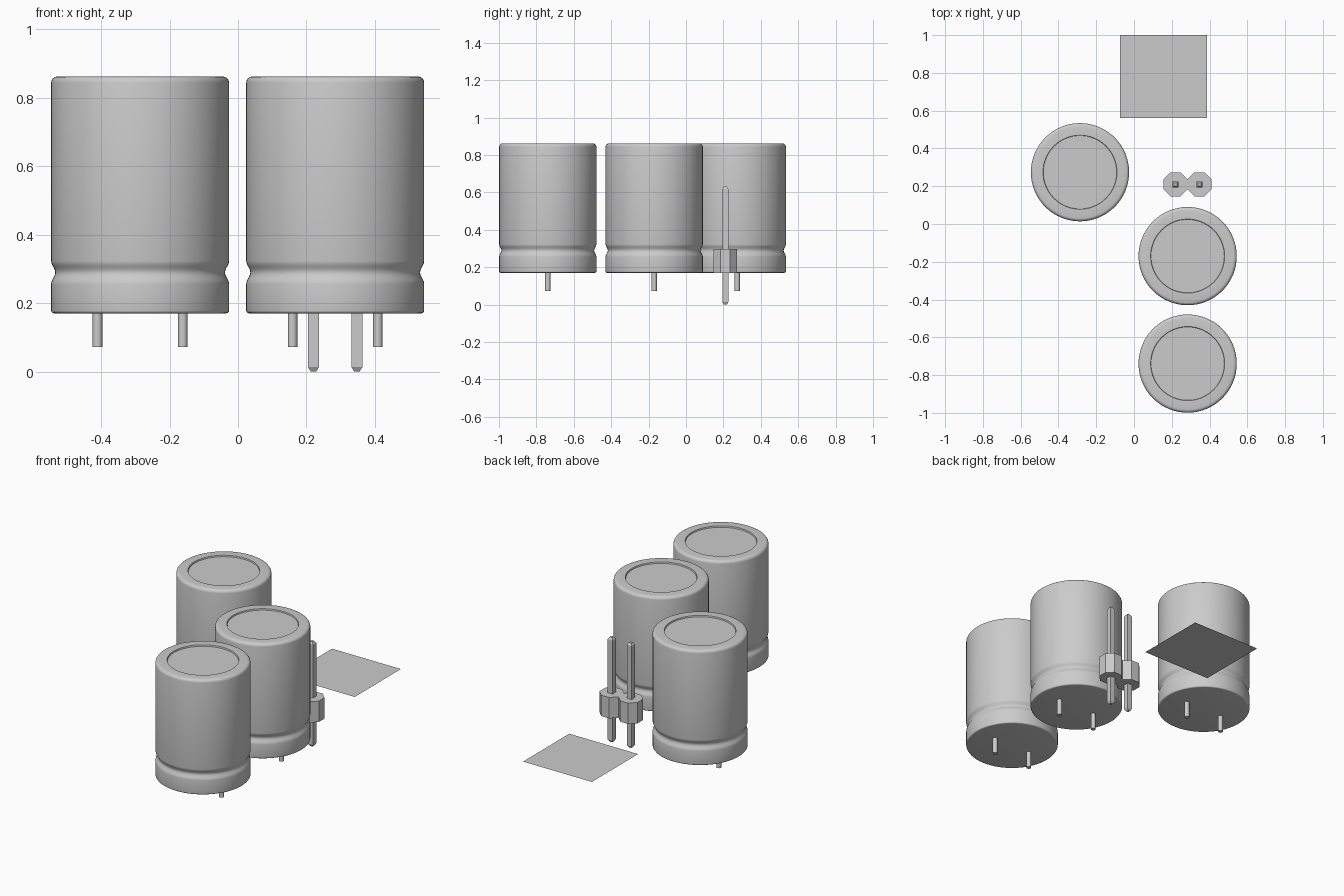
import bpy, bmesh, math

cube = bpy.data.objects.get("Cube")
if cube:
    bpy.data.objects.remove(cube, do_unlink=True)

grey = bpy.data.materials.new("plain grey")
grey.use_nodes = True
GREY = (0.6, 0.6, 0.6, 1)
grey.diffuse_color = GREY
grey.node_tree.nodes["Principled BSDF"].inputs["Base Color"].default_value = GREY

BOARD_Z = 0.17


def finish(name, bm, smooth=False):
    bmesh.ops.recalc_face_normals(bm, faces=bm.faces[:])
    mesh = bpy.data.meshes.new(name)
    bm.to_mesh(mesh)
    bm.free()
    mesh.materials.append(grey)
    obj = bpy.data.objects.new(name, mesh)
    bpy.context.collection.objects.link(obj)
    if smooth:
        bpy.ops.object.select_all(action="DESELECT")
        obj.select_set(True)
        bpy.context.view_layer.objects.active = obj
        bpy.ops.object.shade_smooth_by_angle(angle=math.radians(35))
    return obj


def loft(bm, rings):
    """Skin a stack of equal rings and cap both ends."""
    loops = [[bm.verts.new(p) for p in ring] for ring in rings]
    for a, b in zip(loops, loops[1:]):
        for i in range(len(a)):
            j = (i + 1) % len(a)
            bm.faces.new((a[i], a[j], b[j], b[i]))
    bm.faces.new(loops[0][::-1])
    bm.faces.new(loops[-1])


def circle(x, y, z, r, sides):
    return [(x + r * math.cos(math.tau * i / sides),
             y + r * math.sin(math.tau * i / sides), z) for i in range(sides)]


def square(x, y, z, h):
    return [(x - h, y - h, z), (x + h, y - h, z), (x + h, y + h, z), (x - h, y + h, z)]


def arc(r, z, radius, start, end, steps=4):
    """Rounded corner of the can profile, as (r, z) points."""
    angles = [math.radians(start + (end - start) * i / steps) for i in range(steps + 1)]
    return [(r + radius * math.cos(a), z + radius * math.sin(a)) for a in angles]


# Can profile: rounded base, crimp groove, rounded rim, recessed lid
R, TOP = 0.26, 0.862
groove = [(R - 0.012 * (0.5 - 0.5 * math.cos(math.tau * i / 10)), 0.256 + 0.067 * i / 10)
          for i in range(11)]
can_profile = (arc(R - 0.008, BOARD_Z + 0.008, 0.008, -90, 0) + groove
               + arc(R - 0.018, TOP - 0.018, 0.018, 0, 90)
               + [(0.196, TOP), (0.194, TOP - 0.008)])

# Capacitors with two leads each
for place, cx, cy in (("front", 0.284, -0.739), ("middle", 0.284, -0.17), ("rear", -0.286, 0.274)):
    bm = bmesh.new()
    loft(bm, [circle(cx, cy, z, r, 64) for r, z in can_profile])
    finish(place + "_capacitor_can", bm, True)
    for side, sx in (("right", -1), ("left", 1)):
        bm = bmesh.new()
        lx = cx + sx * 0.1245
        loft(bm, [circle(lx, cy, z, 0.014, 16) for z in (0.072, BOARD_Z)])
        finish(f"{place}_capacitor_{side}_lead", bm, True)

# Two-way pin header: joined octagonal housing
HX, HY, W, C = 0.284, 0.21, 0.0635, 0.037
half = [(0, C - W), (C, -W), (2 * W - C, -W), (2 * W, C - W),
        (2 * W, W - C), (2 * W - C, W), (C, W), (0, W - C)]
outline = half + [(-x, y) for x, y in half[-2:0:-1]]
bm = bmesh.new()
loft(bm, [[(HX + x, HY + y, z) for x, y in outline] for z in (BOARD_Z, 0.296)])
finish("header_housing", bm)

# Header pins with chamfered tips
for side, sx in (("right", -1), ("left", 1)):
    bm = bmesh.new()
    loft(bm, [square(HX + sx * W, HY, z, h)
              for z, h in ((0, 0.008), (0.013, 0.016), (0.618, 0.016), (0.631, 0.008))])
    finish(f"header_{side}_pin", bm)

# Thin flat sheet at the rear
bm = bmesh.new()
bm.faces.new([bm.verts.new(p) for p in ((-0.073, 0.56, BOARD_Z), (0.386, 0.56, BOARD_Z),
                                        (0.386, 1, BOARD_Z), (-0.073, 1, BOARD_Z))])
finish("flat_sheet", bm)
